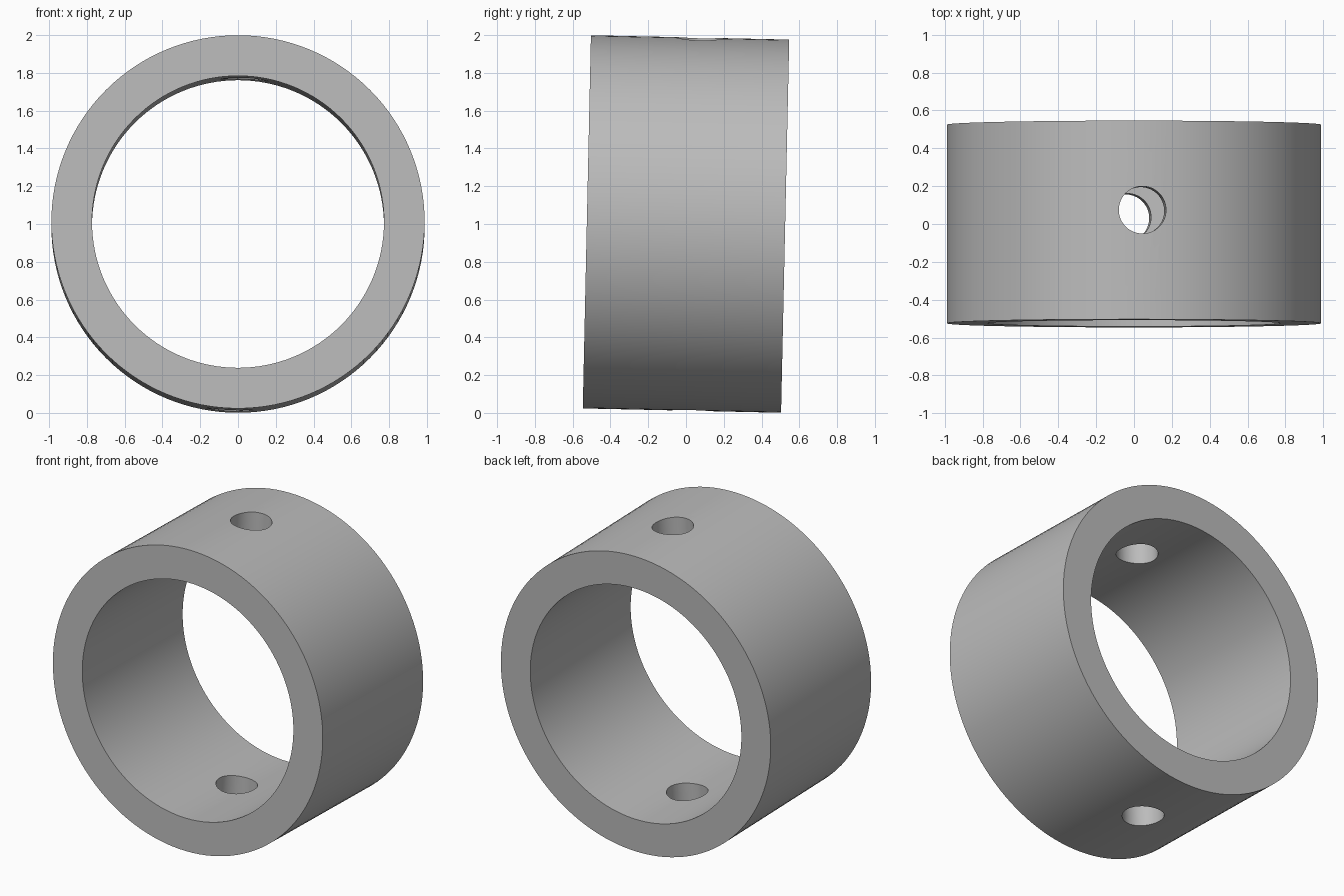
import bpy, bmesh
from math import radians, pi
from mathutils import Matrix, Vector

OUTER, INNER, LENGTH = 0.988, 0.773, 1.05
HOLE_RADIUS, HOLE_OFFSET = 0.125, 0.053
SEGMENTS = 128

cube = bpy.data.objects.get("Cube")
if cube:
    bpy.data.objects.remove(cube, do_unlink=True)

# Plain grey metal
grey = bpy.data.materials.new("grey_metal")
grey.use_nodes = True
colour = (0.5, 0.5, 0.5, 1)
grey.diffuse_color = colour
grey.node_tree.nodes["Principled BSDF"].inputs["Base Color"].default_value = colour


def make_object(name, bm):
    bmesh.ops.recalc_face_normals(bm, faces=bm.faces)
    mesh = bpy.data.meshes.new(name)
    bm.to_mesh(mesh)
    bm.free()
    mesh.materials.append(grey)
    obj = bpy.data.objects.new(name, mesh)
    bpy.context.collection.objects.link(obj)
    return obj


# Collar: rectangular section turned around the y axis
bm = bmesh.new()
half = LENGTH / 2
section = [(INNER, -half), (OUTER, -half), (OUTER, half), (INNER, half)]
verts = [bm.verts.new((0, y, r)) for r, y in section]
edges = [bm.edges.new((verts[i], verts[(i + 1) % 4])) for i in range(4)]
bmesh.ops.spin(bm, geom=verts + edges, cent=(0, 0, 0), axis=(0, 1, 0),
               angle=2 * pi, steps=SEGMENTS)
bmesh.ops.remove_doubles(bm, verts=bm.verts, dist=0.0001)
collar = make_object("collar", bm)

# Cutter: one pin hole through both walls, turned slightly about the collar axis
bm = bmesh.new()
bmesh.ops.create_cone(
    bm, cap_ends=True, segments=64, radius1=HOLE_RADIUS, radius2=HOLE_RADIUS,
    depth=3, matrix=Matrix.Translation(Vector((0, HOLE_OFFSET, 0)))
    @ Matrix.Rotation(radians(2.6), 4, "Y"))
cutter = make_object("pin_hole_cutter", bm)
cutter.hide_render = True

cut = collar.modifiers.new("pin_hole", "BOOLEAN")
cut.operation = "DIFFERENCE"
cut.solver = "EXACT"
cut.object = cutter

bpy.ops.object.select_all(action="DESELECT")
collar.select_set(True)
bpy.context.view_layer.objects.active = collar
bpy.ops.object.modifier_apply(modifier=cut.name)
bpy.data.objects.remove(cutter, do_unlink=True)
bpy.ops.object.shade_smooth_by_angle(angle=radians(30))

# Slight forward lean
collar.location = (0, 0, 1)
collar.rotation_euler = (radians(-1.25), 0, 0)
